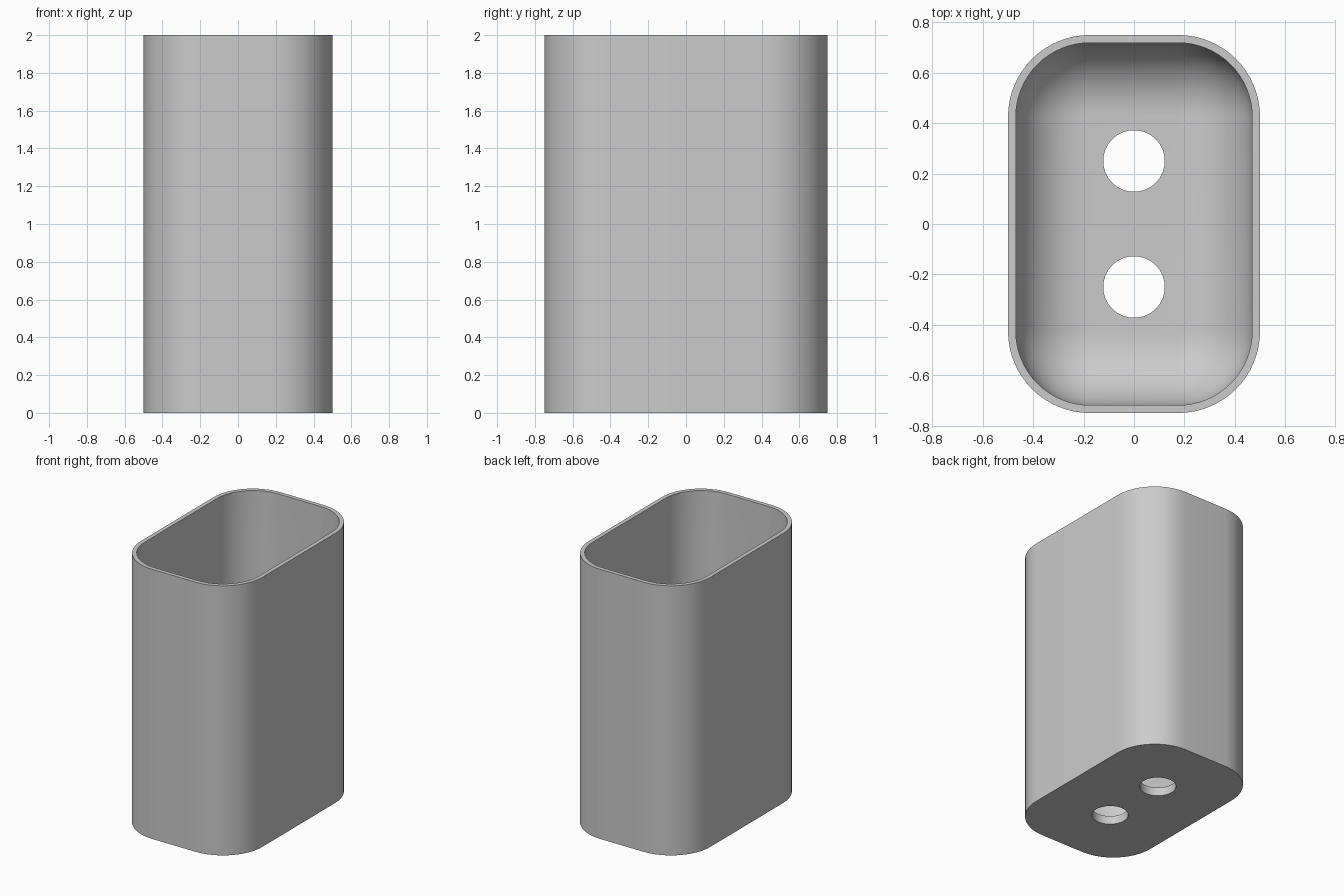
import bpy, bmesh
from math import cos, sin, pi, radians

cube = bpy.data.objects.get("Cube")
if cube:
    bpy.data.objects.remove(cube, do_unlink=True)

HX, HY, HEIGHT = 0.5, 0.75, 2.0      # outer half sizes and height
WALL, FLOOR = 0.031, 0.062           # wall and floor thickness
CORNER, FILLET = 0.325, 0.285        # outer corner and inner floor radius
STEPS = 16

grey = bpy.data.materials.new("plain grey")
grey.use_nodes = True
grey.diffuse_color = (0.6, 0.6, 0.6, 1)
grey.node_tree.nodes["Principled BSDF"].inputs["Base Color"].default_value = (0.6, 0.6, 0.6, 1)


def ring(bm, inset, z):
    """Rounded rectangle of vertices, inset from the outer wall."""
    r = CORNER - inset
    cx, cy = HX - CORNER, HY - CORNER
    verts = []
    for q, (sx, sy) in enumerate(((1, 1), (-1, 1), (-1, -1), (1, -1))):
        for i in range(STEPS + 1):
            a = (q + i / STEPS) * pi / 2
            verts.append(bm.verts.new((sx * cx + r * cos(a), sy * cy + r * sin(a), z)))
    return verts


# Cup body: outer wall, rim, inner wall and filleted floor in one skin
levels = [(0, 0), (0, HEIGHT), (WALL, HEIGHT)]
for i in range(STEPS + 1):
    a = i / STEPS * pi / 2
    levels.append((WALL + FILLET * (1 - cos(a)), FLOOR + FILLET * (1 - sin(a))))

bm = bmesh.new()
rings = [ring(bm, inset, z) for inset, z in levels]
for low, high in zip(rings, rings[1:]):
    n = len(low)
    for i in range(n):
        j = (i + 1) % n
        bm.faces.new((low[i], low[j], high[j], high[i]))
bm.faces.new(rings[0][::-1])
bm.faces.new(rings[-1])
bmesh.ops.recalc_face_normals(bm, faces=bm.faces)
mesh = bpy.data.meshes.new("cup_body")
bm.to_mesh(mesh)
bm.free()
mesh.materials.append(grey)
body = bpy.data.objects.new("cup_body", mesh)
bpy.context.collection.objects.link(body)

# Two drain holes through the floor
for y in (-0.25, 0.25):
    bpy.ops.mesh.primitive_cylinder_add(vertices=64, radius=0.122, depth=0.4, location=(0, y, 0))
    cutter = bpy.context.object
    cutter.name = "drain_hole_cutter"
    cutter.hide_render = True
    cutter.data.materials.append(grey)
    cut = body.modifiers.new("drain_hole", 'BOOLEAN')
    cut.operation = 'DIFFERENCE'
    cut.solver = 'EXACT'
    cut.object = cutter
    bpy.context.view_layer.objects.active = body
    bpy.ops.object.modifier_apply(modifier=cut.name)
    bpy.data.objects.remove(cutter, do_unlink=True)

# Smooth corners, crisp rim and hole edges
bpy.ops.object.select_all(action='DESELECT')
body.select_set(True)
bpy.context.view_layer.objects.active = body
bpy.ops.object.shade_smooth_by_angle(angle=radians(30))
